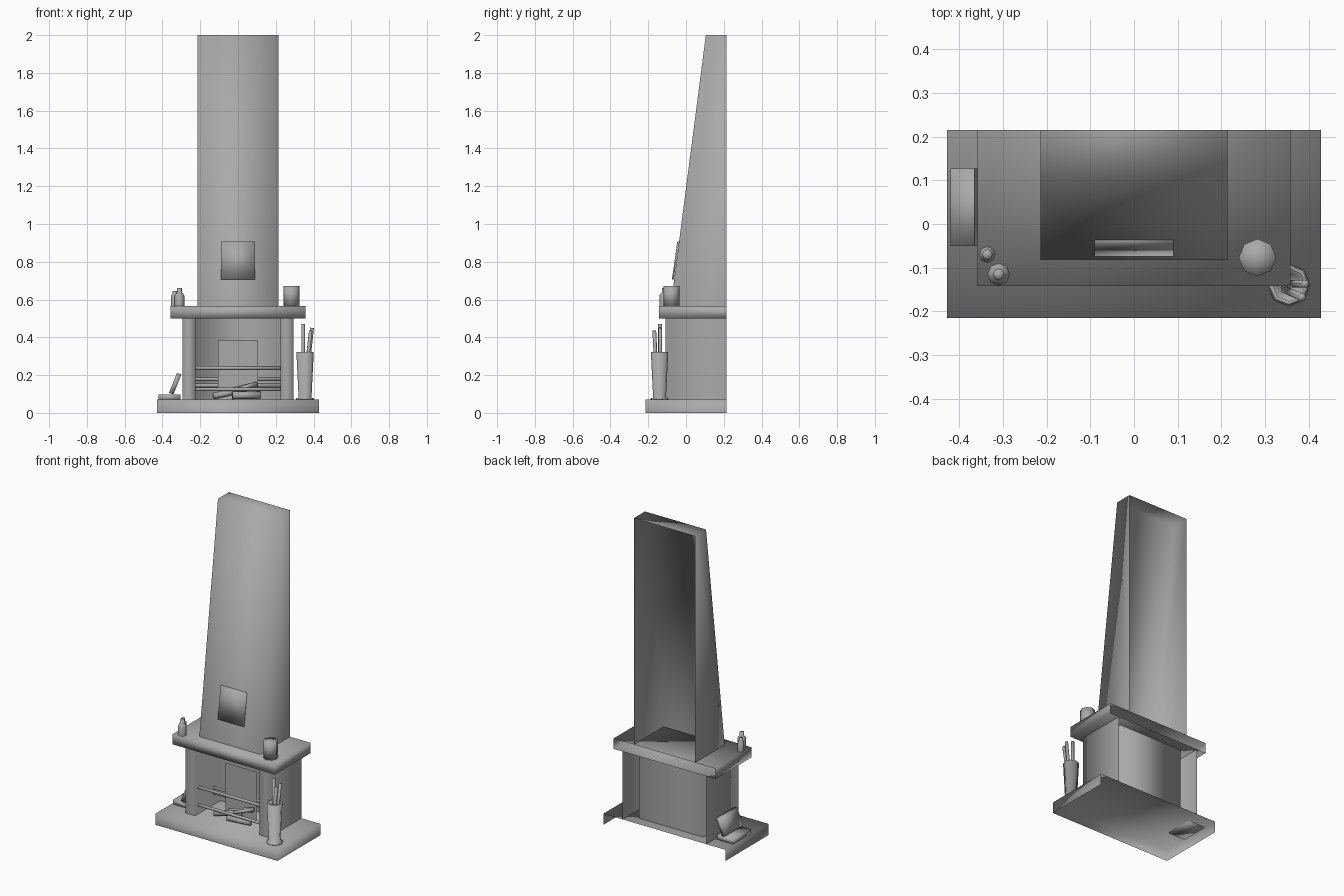
import bpy, bmesh, math
from mathutils import Vector, Matrix

if "Cube" in bpy.data.objects:
    bpy.data.objects.remove(bpy.data.objects["Cube"])

# one mid-grey finish for everything
GREY = bpy.data.materials.new('dark_grey')
GREY.diffuse_color = (0.4, 0.4, 0.4, 1)
GREY.use_nodes = True
GREY.node_tree.nodes["Principled BSDF"].inputs["Base Color"].default_value = GREY.diffuse_color


def finish(bm, name):
    bmesh.ops.recalc_face_normals(bm, faces=bm.faces)
    me = bpy.data.meshes.new(name)
    bm.to_mesh(me)
    bm.free()
    me.materials.append(GREY)
    for p in me.polygons:
        p.use_smooth = True
    ob = bpy.data.objects.new(name, me)
    bpy.context.collection.objects.link(ob)
    return ob


def box(name, lo, hi, drop=(), shift=None, rot=None):
    """Box between two corners; drop lists open sides such as '+y'."""
    bm = bmesh.new()
    bmesh.ops.create_cube(bm, size=1)
    gone = []
    for f in bm.faces:
        f.normal_update()
        for d in drop:
            if f.normal['xyz'.index(d[1])] * (1 if d[0] == '+' else -1) > 0.9:
                gone.append(f)
    bmesh.ops.delete(bm, geom=gone, context='FACES')
    lo, hi = Vector(lo), Vector(hi)
    for v in bm.verts:
        v.co = Vector([(lo[i] + hi[i]) / 2 + v.co[i] * (hi[i] - lo[i]) for i in range(3)])
    if shift:
        for v in bm.verts:
            v.co = shift(v.co)
    ob = finish(bm, name)
    if rot:
        c = (lo + hi) / 2
        ob.data.transform(Matrix.Translation(c) @ Matrix.Rotation(rot, 4, 'Y') @ Matrix.Translation(-c))
    return ob


def lathe(name, centre, profile, sides=8):
    """Revolve (radius, z) points around a vertical axis."""
    bm = bmesh.new()
    vs = [bm.verts.new((r, 0, z)) for r, z in profile]
    es = [bm.edges.new(p) for p in zip(vs, vs[1:])]
    bmesh.ops.spin(bm, geom=vs + es, cent=(0, 0, 0), axis=(0, 0, 1),
                   angle=2 * math.pi, steps=sides, use_duplicate=False)
    bmesh.ops.remove_doubles(bm, verts=bm.verts, dist=1e-4)
    bmesh.ops.translate(bm, verts=bm.verts, vec=centre)
    return finish(bm, name)


def rod(name, a, b, r, sides=6):
    a, b = Vector(a), Vector(b)
    bm = bmesh.new()
    bmesh.ops.create_cone(bm, cap_ends=True, segments=sides, radius1=r,
                          radius2=r, depth=(b - a).length)
    q = (b - a).to_track_quat('Z', 'Y').to_matrix().to_4x4()
    bmesh.ops.transform(bm, matrix=Matrix.Translation((a + b) / 2) @ q, verts=bm.verts)
    return finish(bm, name)


BACK = 0.215
HEARTH, SHELF_LOW, SHELF = 0.07, 0.50, 0.565


def breast_y(z):
    """Front of the sloping chimney at height z."""
    return -0.081 + 0.186 * (z - SHELF) / (2 - SHELF)


# hearth slab and mantel shelf, open against the wall
box('hearth', (-0.428, -0.215, 0), (0.428, BACK, HEARTH), ('+y', '-z'))
box('mantel_shelf', (-0.358, -0.142, SHELF_LOW), (0.358, BACK, SHELF), ('+y',))

# chimney breast with sloping front
box('chimney_breast', (-0.214, -0.08, SHELF), (0.214, BACK, 2.0), ('+y', '-z'),
    lambda c: Vector((c.x, breast_y(c.z) if c.y < 0 else c.y, c.z)))

# firebox surround: outer sides, pillar fronts and recessed inside as one folded wall
bm = bmesh.new()
plan = [(-0.293, BACK), (-0.293, -0.108), (-0.225, -0.108), (-0.225, 0.147),
        (0.225, 0.147), (0.225, -0.108), (0.293, -0.108), (0.293, BACK)]
low = [bm.verts.new((x, y, HEARTH)) for x, y in plan]
top = [bm.verts.new((x, y, SHELF_LOW)) for x, y in plan]
for i in range(len(plan) - 1):
    bm.faces.new((low[i], low[i + 1], top[i + 1], top[i]))
finish(bm, 'firebox')

# thin fire plate, grate rails and logs
box('fire_plate', (-0.107, 0.03, HEARTH), (0.107, 0.036, 0.385), ('+y', '+x', '-x', '+z', '-z'))
for i, (y, z, r) in enumerate([(-0.07, 0.237, 0.01), (-0.07, 0.125, 0.01),
                               (0.08, 0.178, 0.009), (0.08, 0.145, 0.01)]):
    rod(f'grate_rail_{i + 1}', (-0.23, y, z), (0.23, y, z), r)
logs = [((-0.13, -0.05, 0.089), (0.04, -0.02, 0.125), 0.017),
        ((-0.03, -0.06, 0.092), (0.12, -0.045, 0.095), 0.02),
        ((-0.05, -0.02, 0.115), (0.1, 0.01, 0.15), 0.015),
        ((0.0, -0.04, 0.125), (0.1, 0.0, 0.155), 0.012)]
for i, (a, b, r) in enumerate(logs):
    rod(f'log_{i + 1}', a, b, r)

# picture leaning on the chimney breast
box('picture', (-0.09, 0, 0.705), (0.09, 0.009, 0.907), ('+y',),
    lambda c: Vector((c.x, c.y + breast_y(c.z) - (0.0115 if c.z < 0.8 else 0.0095), c.z)))

# jar and two shakers on the shelf
lathe('jar', (0.283, -0.077, SHELF), [(0, 0), (0.043, 0), (0.043, 0.107), (0, 0.107)])
lathe('shaker_front', (-0.31, -0.115, SHELF),
      [(0.026, 0), (0.026, 0.055), (0.018, 0.068), (0.013, 0.072), (0.013, 0.095), (0, 0.095)])
lathe('shaker_rear', (-0.336, -0.07, SHELF),
      [(0.019, 0), (0.019, 0.055), (0.012, 0.062), (0.012, 0.08), (0, 0.08)])

# tool bucket with pokers
lathe('tool_bucket', (0.355, -0.14, HEARTH),
      [(0, 0.001), (0.049, 0.001), (0.047, 0.007), (0.034, 0.01), (0.046, 0.252),
       (0.037, 0.252), (0.027, 0.015), (0, 0.015)])
for i, (a, b) in enumerate([((0.345, -0.137, 0.08), (0.345, -0.137, 0.47)),
                            ((0.345, -0.15, 0.085), (0.385, -0.168, 0.435)),
                            ((0.352, -0.137, 0.085), (0.392, -0.137, 0.45))]):
    rod(f'fire_tool_{i + 1}', a, b, 0.01)

# flat books and leaning book on the hearth
box('flat_book', (-0.42, -0.05, 0.066), (-0.305, 0.127, 0.098))
box('leaning_book', (-0.345, -0.05, 0.098), (-0.32, 0.127, 0.212), rot=math.radians(22))
